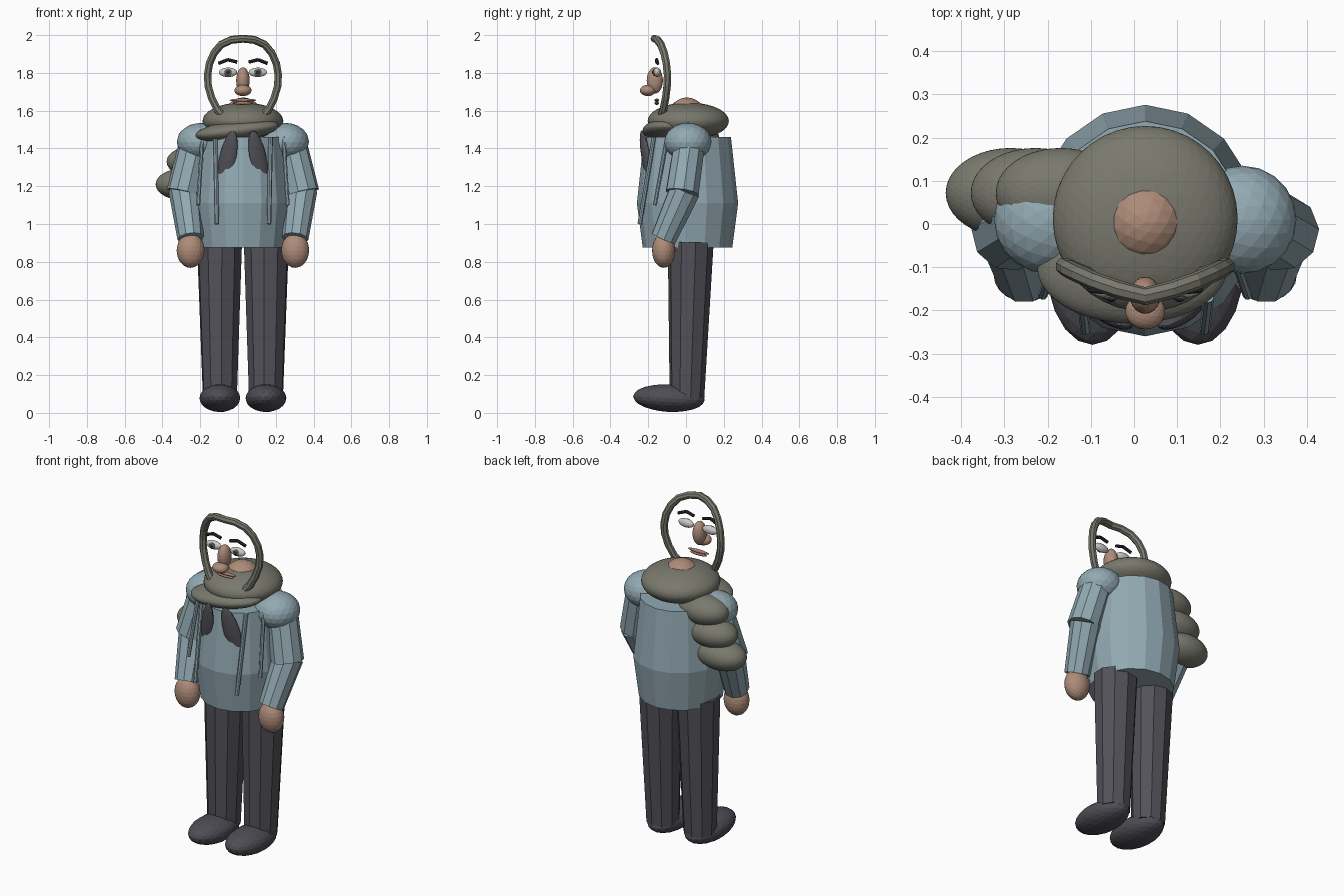
import bpy, bmesh, math
from mathutils import Vector, Matrix

if "Cube" in bpy.data.objects:
    bpy.data.objects.remove(bpy.data.objects["Cube"], do_unlink=True)

CX = 0.026  # body centre line


def material(name, rgb):
    m = bpy.data.materials.new(name)
    m.use_nodes = True
    m.diffuse_color = (*rgb, 1)
    bsdf = next(n for n in m.node_tree.nodes if n.type == 'BSDF_PRINCIPLED')
    bsdf.inputs["Base Color"].default_value = (*rgb, 1)
    return m


BLUE = material("jacket blue", (0.29, 0.40, 0.45))
SCARF = material("scarf olive grey", (0.19, 0.19, 0.155))
DARK = material("trouser grey", (0.083, 0.083, 0.1))
SHOE = material("shoe grey", (0.075, 0.075, 0.09))
SKIN = material("skin", (0.42, 0.26, 0.19))
LIP = material("lip", (0.36, 0.20, 0.15))
WHITE = material("eye white", (0.6, 0.6, 0.57))
IRIS = material("iris grey", (0.14, 0.15, 0.13))
BLACK = material("brow black", (0.025, 0.028, 0.035))


def finish(name, bm, mat, smooth=False):
    mesh = bpy.data.meshes.new(name)
    bm.to_mesh(mesh)
    bm.free()
    mesh.materials.append(mat)
    for p in mesh.polygons:
        p.use_smooth = smooth
    ob = bpy.data.objects.new(name, mesh)
    bpy.context.collection.objects.link(ob)
    return ob


def ball(name, loc, size, mat, tilt=(0, 0, 0), detail=3):
    """Ellipsoid; x is measured from the body centre line."""
    bm = bmesh.new()
    bmesh.ops.create_icosphere(bm, subdivisions=detail, radius=1)
    rot = Matrix.Identity(4)
    for axis, angle in zip("XYZ", tilt):
        rot = Matrix.Rotation(math.radians(angle), 4, axis) @ rot
    place = Matrix.Translation((CX + loc[0], loc[1], loc[2]))
    bm.transform(place @ rot @ Matrix.Diagonal((*size, 1)))
    return finish(name, bm, mat)


def limb(name, a, b, ra, rb, mat, sides=10):
    """Tapered cylinder from a to b."""
    a, b = Vector(a), Vector(b)
    bm = bmesh.new()
    bmesh.ops.create_cone(bm, cap_ends=True, segments=sides, radius1=ra,
                          radius2=rb, depth=(b - a).length)
    turn = (b - a).to_track_quat('Z', 'Y').to_matrix().to_4x4()
    bm.transform(Matrix.Translation((a + b) / 2 + Vector((CX, 0, 0))) @ turn)
    return finish(name, bm, mat)


# Jacket body: three rings, closed at both ends
bm = bmesh.new()
rings = []
for z, rx, ry in ((0.875, 0.228, 0.237), (1.11, 0.258, 0.268), (1.46, 0.222, 0.23)):
    angles = [math.tau * i / 16 for i in range(16)]
    rings.append([bm.verts.new((CX + rx * math.cos(t), 0.008 + ry * math.sin(t), z))
                  for t in angles])
for low, high in zip(rings, rings[1:]):
    for i in range(16):
        j = (i + 1) % 16
        bm.faces.new((low[i], low[j], high[j], high[i]))
bm.faces.new(rings[0][::-1])
bm.faces.new(rings[-1])
finish("jacket_body", bm, BLUE)

# Paired parts
for side, s in (("left", 1), ("right", -1)):
    limb(side + "_leg", (s * 0.122, 0.005, 0.08), (s * 0.124, 0.025, 0.905),
         0.092, 0.122, DARK)
    ball(side + "_shoe", (s * 0.122, -0.09, 0.078), (0.108, 0.19, 0.073), SHOE, (-3, 0, 0))

    ball(side + "_shoulder", (s * 0.225, 0.01, 1.435), (0.125, 0.125, 0.1), BLUE)
    limb(side + "_upper_arm", (s * 0.25, 0.02, 1.44), (s * 0.315, -0.02, 1.165),
         0.085, 0.09, BLUE)
    limb(side + "_forearm", (s * 0.31, -0.005, 1.18), (s * 0.277, -0.118, 0.925),
         0.084, 0.07, BLUE)
    ball(side + "_hand", (s * 0.277, -0.118, 0.86), (0.074, 0.062, 0.092), SKIN)

    # Lapels sunk into the chest
    ball(side + "_lapel", (s * 0.083, -0.207, 1.335), (0.047, 0.022, 0.165), DARK,
         (6, -s * 14, s * 18))

    # Hanging cords
    limb(side + "_front_cord", (s * 0.147, -0.17, 1.46), (s * 0.138, -0.245, 1.0),
         0.012, 0.012, BLUE, 8)
    limb(side + "_side_cord", (s * 0.215, -0.1, 1.46), (s * 0.237, -0.165, 1.1),
         0.011, 0.011, BLUE, 8)

    # Eye
    ball(side + "_eye", (s * 0.079, -0.152, 1.803), (0.049, 0.02, 0.025), WHITE)
    ball(side + "_iris", (s * 0.079, -0.168, 1.803), (0.02, 0.009, 0.02), IRIS, detail=2)
    ball(side + "_pupil", (s * 0.079, -0.175, 1.803), (0.01, 0.006, 0.01), BLACK, detail=2)

    # Eyebrow in two strokes
    peak = (s * 0.08, -0.155, 1.87)
    limb(side + "_outer_brow", (s * 0.13, -0.15, 1.85), peak, 0.009, 0.009, BLACK, 8)
    limb(side + "_inner_brow", peak, (s * 0.03, -0.155, 1.857), 0.009, 0.009, BLACK, 8)

# Neck, nose and mouth
ball("neck", (0, 0.005, 1.57), (0.1, 0.1, 0.1), SKIN)
ball("nose_bridge", (0, -0.165, 1.76), (0.036, 0.043, 0.07), SKIN)
ball("nose_tip", (0, -0.202, 1.707), (0.046, 0.042, 0.03), SKIN)
ball("upper_lip", (0, -0.155, 1.655), (0.07, 0.012, 0.009), LIP)
ball("lower_lip", (0, -0.155, 1.64), (0.055, 0.012, 0.009), LIP)

# Scarf wrapped round the neck, with its tail over the right shoulder
ball("scarf_wrap", (0, 0.012, 1.545), (0.214, 0.215, 0.098), SCARF, detail=4)
ball("scarf_front_fold", (-0.03, -0.1, 1.495), (0.222, 0.13, 0.055), SCARF,
     (0, -7, 0), 4)
for i in range(3):
    ball("scarf_tail_%d" % (i + 1), (-0.196 - 0.058 * i, 0.072, 1.45 - 0.12 * i),
         (0.15, 0.104, 0.085), SCARF, detail=4)

# Hood rim: one side of the path, mirrored over the centre line
half = [(0.1, -0.135, 1.565), (0.135, -0.12, 1.605), (0.165, -0.108, 1.665),
        (0.184, -0.1, 1.73), (0.187, -0.098, 1.79), (0.177, -0.104, 1.85),
        (0.153, -0.116, 1.905), (0.115, -0.133, 1.95), (0.06, -0.152, 1.975)]
path = half + [(0, -0.167, 1.981)] + [(-x, y, z) for x, y, z in reversed(half)]
curve = bpy.data.curves.new("hood_rim", 'CURVE')
curve.dimensions = '3D'
curve.bevel_depth = 0.021
curve.bevel_resolution = 2
curve.use_fill_caps = True
spline = curve.splines.new('POLY')
spline.points.add(len(path) - 1)
for point, (x, y, z) in zip(spline.points, path):
    point.co = (CX + x, y, z, 1)
spline.use_smooth = False
curve.materials.append(SCARF)
rim = bpy.data.objects.new("hood_rim", curve)
bpy.context.collection.objects.link(rim)
